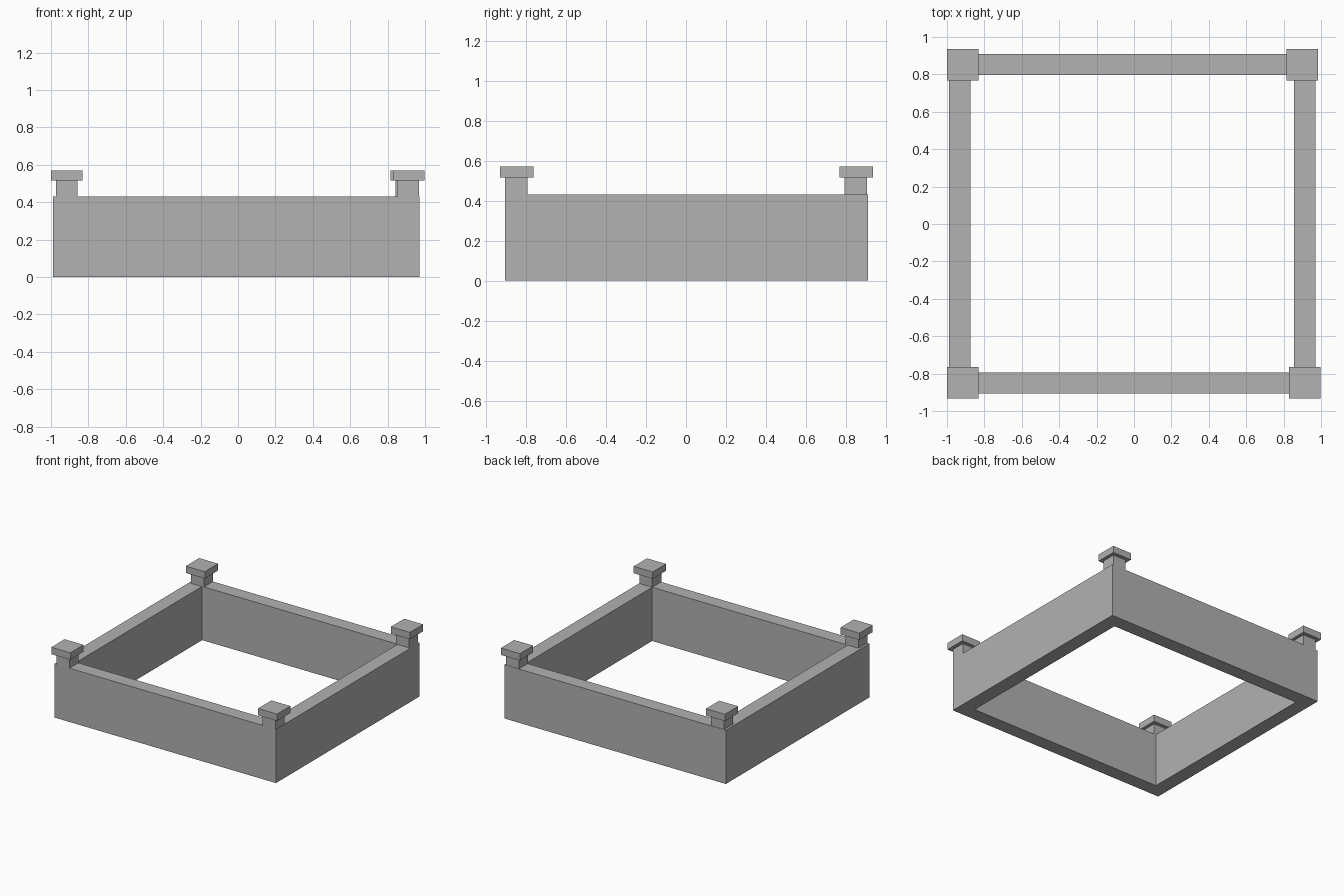
import bpy
import bmesh
from mathutils import Vector

cube = bpy.data.objects.get("Cube")
if cube:
    bpy.data.objects.remove(cube, do_unlink=True)

# Single stone colour
stone = bpy.data.materials.new("grey_stone")
stone.use_nodes = True
colour = (0.445, 0.445, 0.445, 1.0)
stone.diffuse_color = colour
stone.node_tree.nodes["Principled BSDF"].inputs["Base Color"].default_value = colour


def finish(name, bm):
    bmesh.ops.recalc_face_normals(bm, faces=bm.faces)
    mesh = bpy.data.meshes.new(name)
    bm.to_mesh(mesh)
    bm.free()
    mesh.materials.append(stone)
    obj = bpy.data.objects.new(name, mesh)
    bpy.context.collection.objects.link(obj)
    return obj


def box(name, low, high):
    low, high = Vector(low), Vector(high)
    bm = bmesh.new()
    bmesh.ops.create_cube(bm, size=1)
    bmesh.ops.scale(bm, vec=high - low, verts=bm.verts)
    bmesh.ops.translate(bm, vec=(low + high) / 2, verts=bm.verts)
    return finish(name, bm)


def rectangle(x0, x1, y0, y1):
    return [(x0, y0), (x1, y0), (x1, y1), (x0, y1)]


# Low wall: a mitred rectangular ring, open in the middle
WALL_TOP = 0.43
outer = rectangle(-0.99, 0.97, -0.905, 0.91)
inner = rectangle(-0.875, 0.855, -0.793, 0.797)
bm = bmesh.new()
loops = [[bm.verts.new((x, y, z)) for x, y in ring]
         for ring, z in ((outer, 0), (outer, WALL_TOP), (inner, WALL_TOP), (inner, 0))]
for a, b in zip(loops, loops[1:] + loops[:1]):
    for i in range(4):
        j = (i + 1) % 4
        bm.faces.new((a[i], a[j], b[j], b[i]))
finish("wall", bm)

# Corner posts with overhanging square caps: name, post centre, cap centre
POST, CAP = 0.057, 0.084
CAP_BOTTOM, CAP_TOP = 0.515, 0.57
corners = [
    ("front_right", (-0.915, -0.85), (-0.916, -0.848)),
    ("front_left", (0.911, -0.85), (0.914, -0.848)),
    ("back_right", (-0.915, 0.85), (-0.916, 0.852)),
    ("back_left", (0.899, 0.85), (0.899, 0.852)),
]
for name, (px, py), (cx, cy) in corners:
    box(name + "_post", (px - POST, py - POST, WALL_TOP),
        (px + POST, py + POST, CAP_BOTTOM))
    box(name + "_cap", (cx - CAP, cy - CAP, CAP_BOTTOM),
        (cx + CAP, cy + CAP, CAP_TOP))
